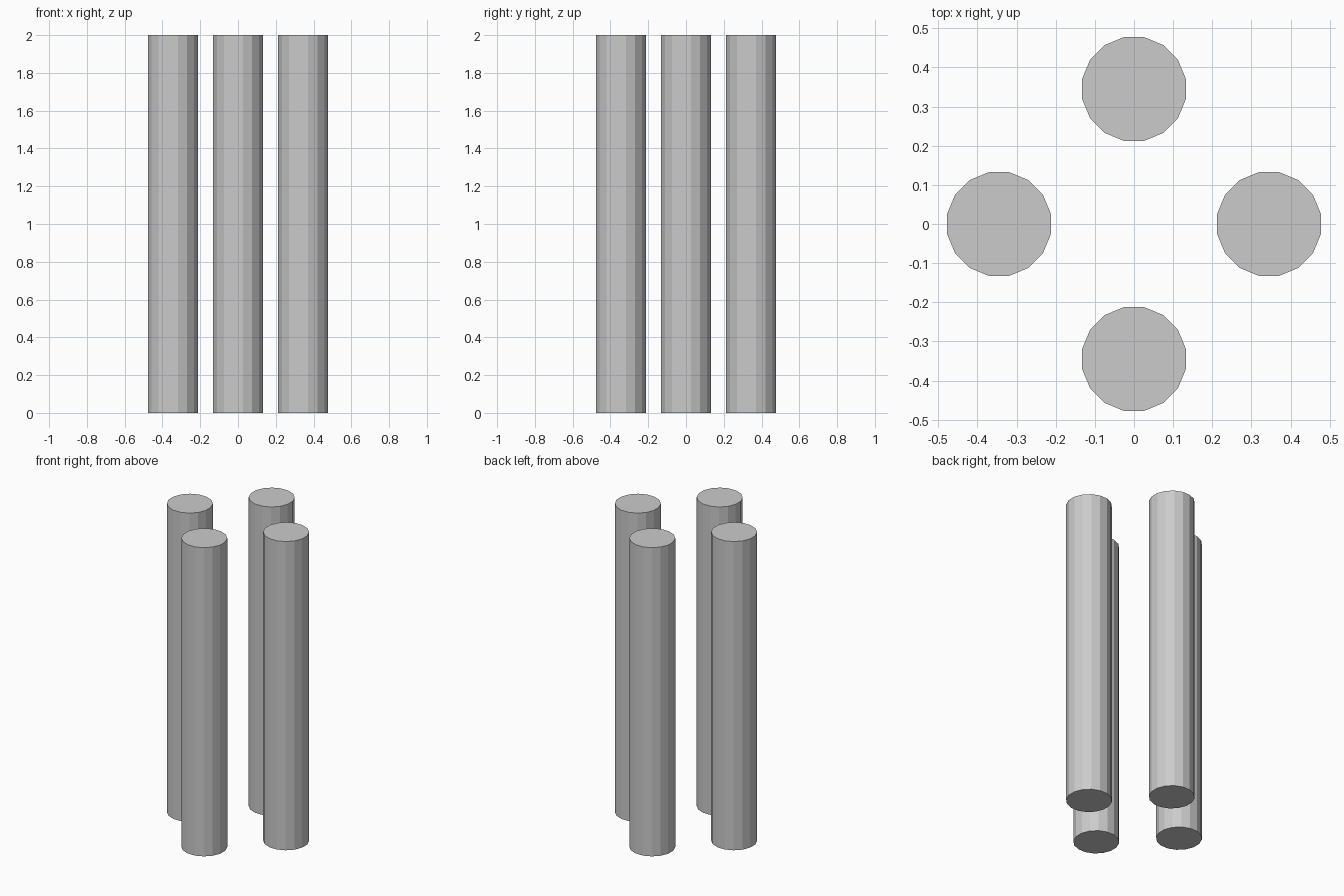
import bpy
from math import cos, sin, pi

if "Cube" in bpy.data.objects:
    bpy.data.objects.remove(bpy.data.objects["Cube"], do_unlink=True)

SIDES = 16
RADIUS = 0.135
HEIGHT = 2.0
RING = 0.345  # distance of each column from the centre

# One plain grey for everything
grey = bpy.data.materials.new("light_grey")
grey.use_nodes = True
colour = (0.6, 0.6, 0.6, 1)
grey.diffuse_color = colour
grey.node_tree.nodes["Principled BSDF"].inputs["Base Color"].default_value = colour


def column(name, x, y):
    """Flat-sided column with a flat facing each axis."""
    bpy.ops.mesh.primitive_cylinder_add(
        vertices=SIDES, radius=RADIUS, depth=HEIGHT, location=(x, y, HEIGHT / 2),
        rotation=(0, 0, pi / SIDES))
    obj = bpy.context.object
    obj.name = name
    obj.data.materials.append(grey)


# Four columns on a ring
for i, side in enumerate(("left", "back", "right", "front")):
    angle = i * pi / 2
    column(side + "_column", RING * cos(angle), RING * sin(angle))
